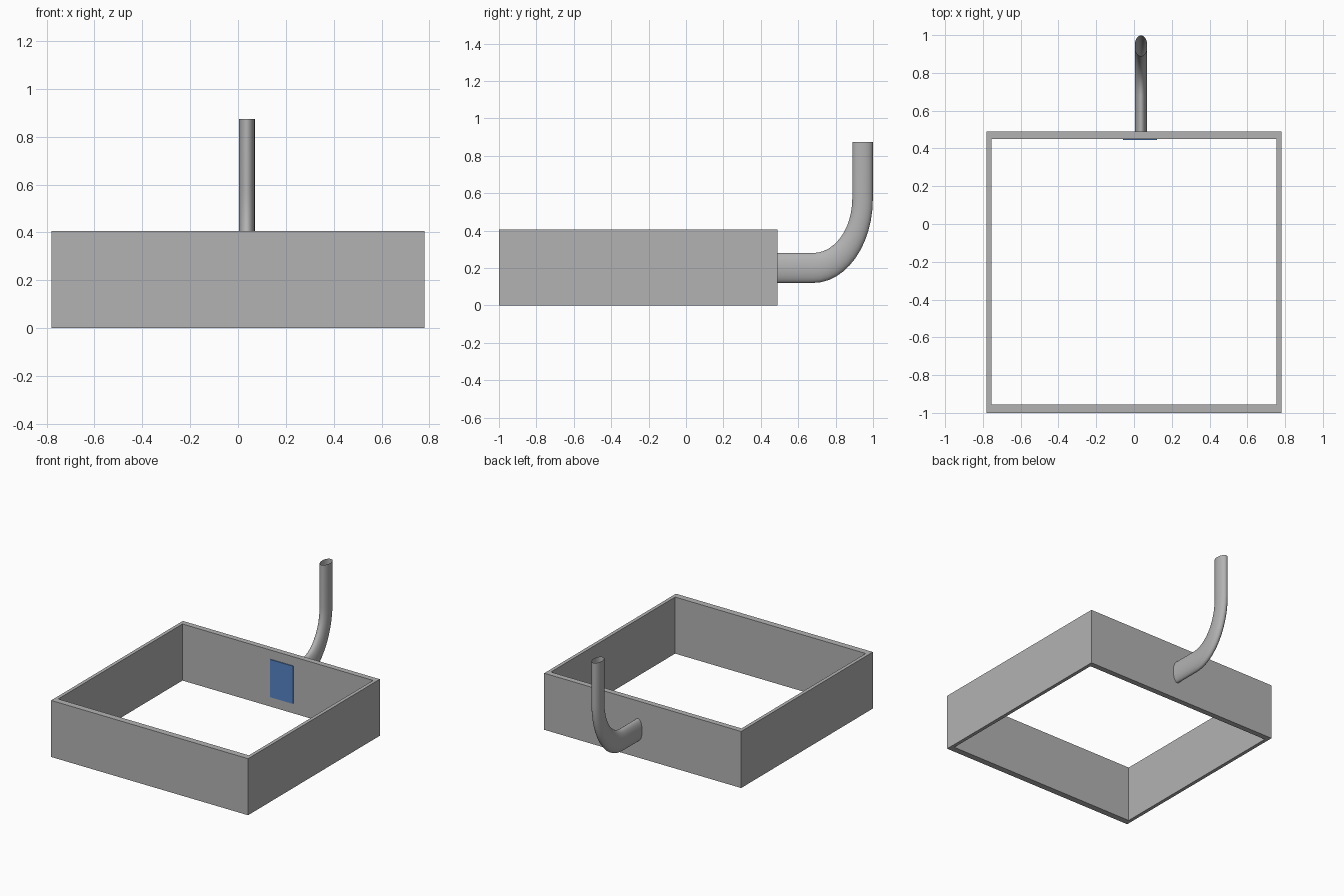
import bpy, bmesh, math

if "Cube" in bpy.data.objects:
    bpy.data.objects.remove(bpy.data.objects["Cube"])


def material(name, rgb):
    m = bpy.data.materials.new(name)
    m.diffuse_color = (*rgb, 1)
    m.use_nodes = True
    m.node_tree.nodes["Principled BSDF"].inputs["Base Color"].default_value = m.diffuse_color
    return m


def add_object(name, bm, mat):
    bmesh.ops.recalc_face_normals(bm, faces=bm.faces)
    me = bpy.data.meshes.new(name)
    bm.to_mesh(me)
    bm.free()
    me.materials.append(mat)
    ob = bpy.data.objects.new(name, me)
    bpy.context.collection.objects.link(ob)
    return ob


grey = material("grey", (0.45, 0.45, 0.45))
blue = material("blue", (0.09, 0.23, 0.56))

# Rectangular frame: outer and inner loops at the bottom and the top
H = 0.405
bm = bmesh.new()


def loop(x, y0, y1, z):
    return [bm.verts.new(p) for p in ((-x, y0, z), (x, y0, z), (x, y1, z), (-x, y1, z))]


loops = [loop(0.78, -1, 0.49, 0), loop(0.78, -1, 0.49, H),
         loop(0.755, -0.955, 0.45, H), loop(0.755, -0.955, 0.45, 0)]
for k in range(4):
    a, b = loops[k], loops[(k + 1) % 4]
    for i in range(4):
        j = (i + 1) % 4
        bm.faces.new((a[i], a[j], b[j], b[i]))
add_object("frame", bm, grey)

# Thin plate on the inside of the back wall, in line with the pipe
bm = bmesh.new()
bmesh.ops.create_cube(bm, size=1)
for v in bm.verts:
    v.co = (0.033 + v.co.x * 0.18, 0.447 + v.co.y * 0.006, 0.205 + v.co.z * 0.27)
add_object("inner_plate", bm, blue)

# Open pipe with an oval section: straight out, quarter bend, straight up
SIDES, BENDS = 32, 12
RX, RY, RZ = 0.033, 0.055, 0.08
Y0, Z0 = 0.68, 0.20            # start of the bend
BY, BZ = 0.264, 0.37           # size of the bend
stations = [(0.49, Z0, 0)]
for i in range(BENDS + 1):
    t = math.pi / 2 * i / BENDS
    stations.append((Y0 + BY * math.sin(t), Z0 + BZ * (1 - math.cos(t)), t))
stations.append((Y0 + BY, 0.873, math.pi / 2))

bm = bmesh.new()
rings = []
for y, z, t in stations:
    ring = []
    for s in range(SIDES):
        a = 2 * math.pi * s / SIDES
        ring.append(bm.verts.new((0.037 + RX * math.cos(a),
                                  y - RY * math.sin(a) * math.sin(t),
                                  z + RZ * math.sin(a) * math.cos(t))))
    rings.append(ring)
for a, b in zip(rings, rings[1:]):
    for i in range(SIDES):
        j = (i + 1) % SIDES
        bm.faces.new((a[i], a[j], b[j], b[i]))
pipe = add_object("bent_pipe", bm, grey)
bpy.context.view_layer.objects.active = pipe
pipe.select_set(True)
bpy.ops.object.shade_smooth_by_angle(angle=math.radians(35))
